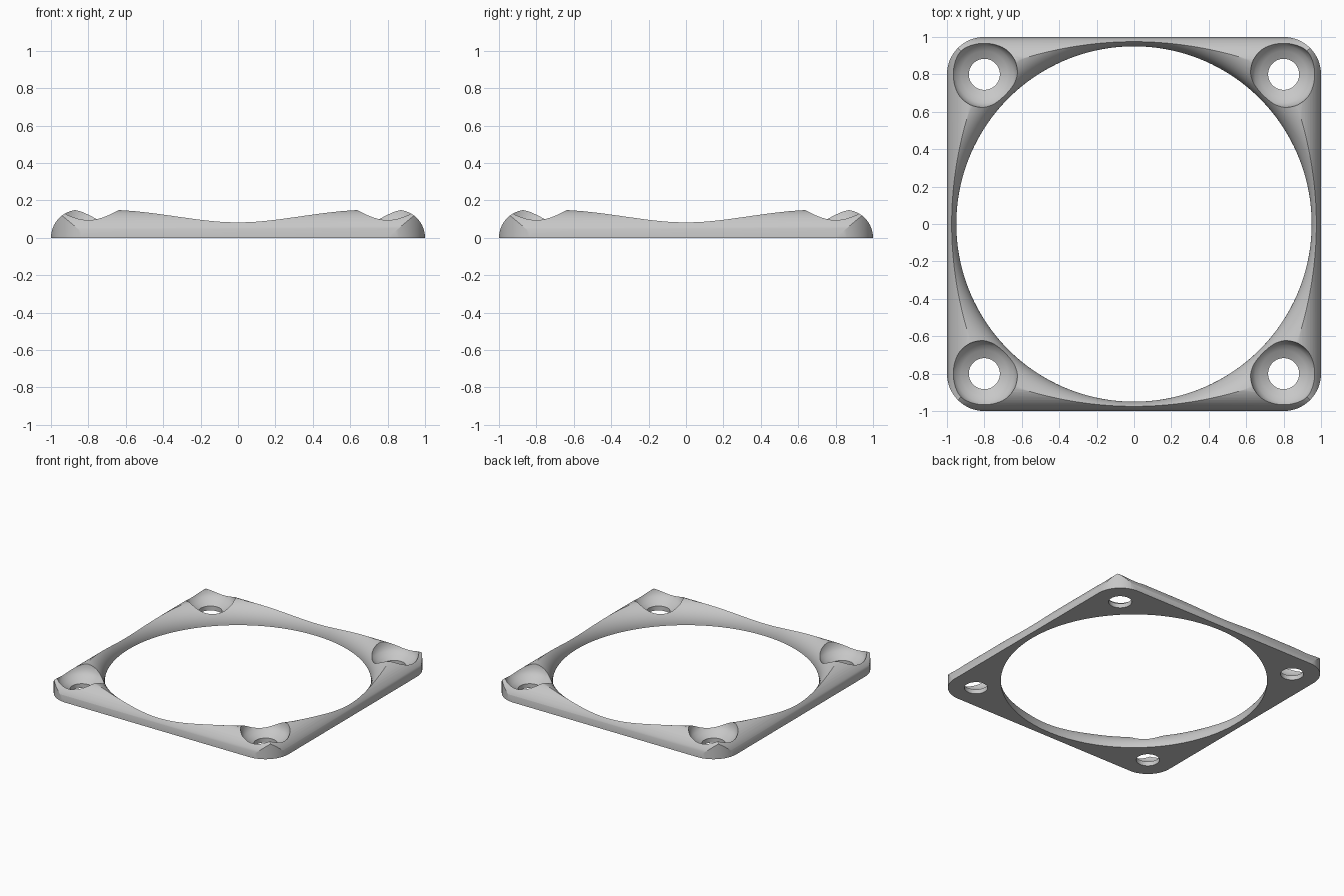
import bpy, bmesh
from math import sin, cos, pi, sqrt, radians

cube = bpy.data.objects.get("Cube")
if cube:
    bpy.data.objects.remove(cube, do_unlink=True)

EDGE = 0.15        # radius of the rounded upper edges
OPENING = 0.95     # radius of the central opening
HOLE = 0.8         # distance of the screw holes from the centre lines
STEPS = 14


def add_object(name, bm):
    bmesh.ops.recalc_face_normals(bm, faces=bm.faces)
    mesh = bpy.data.meshes.new(name)
    bm.to_mesh(mesh)
    bm.free()
    obj = bpy.data.objects.new(name, mesh)
    bpy.context.collection.objects.link(obj)
    return obj


def stack(name, profile, sides, centre=(0, 0)):
    """Closed solid from regular rings of (radius, height)."""
    bm = bmesh.new()
    rings = []
    for r, z in profile:
        angles = [2 * pi * (i + 0.5) / sides for i in range(sides)]
        rings.append([bm.verts.new((centre[0] + r * cos(a), centre[1] + r * sin(a), z))
                      for a in angles])
    for low, high in zip(rings, rings[1:]):
        for i in range(sides):
            j = (i + 1) % sides
            bm.faces.new((low[i], low[j], high[j], high[i]))
    bm.faces.new(rings[0][::-1])
    bm.faces.new(rings[-1])
    return add_object(name, bm)


def cut(target, tool, operation):
    tool.hide_render = True
    mod = target.modifiers.new(operation.title(), "BOOLEAN")
    mod.operation = operation
    mod.solver = "EXACT"
    mod.object = tool
    bpy.context.view_layer.objects.active = target
    bpy.ops.object.modifier_apply(modifier=mod.name)
    bpy.data.objects.remove(tool, do_unlink=True)


# Quarter round as (inset, height) pairs
quarter = [(EDGE * (1 - cos(t)), EDGE * sin(t))
           for t in (pi / 2 * i / STEPS for i in range(STEPS + 1))]

# Square slab with mitred quarter-round top edges
slab = [(sqrt(2) * (1 - d), z) for d, z in quarter]
frame = stack("fan_frame", [(sqrt(2), -0.1)] + slab, 4)

# Trim to rounded vertical corners and a flat underside
bm = bmesh.new()
bmesh.ops.create_cube(bm, size=2)
for v in bm.verts:
    v.co.z = 0.3 if v.co.z > 0 else 0
upright = [e for e in bm.edges if abs(e.verts[0].co.z - e.verts[1].co.z) > 0.1]
bmesh.ops.bevel(bm, geom=upright, offset=0.2, segments=16, profile=0.5, affect="EDGES")
cut(frame, add_object("corner_trim", bm), "INTERSECT")

# Round opening with a flared, rounded rim
rim = [(OPENING + d, z) for d, z in quarter]
flare = [(OPENING, -0.1)] + rim + [(OPENING + EDGE, 0.3)]
cut(frame, stack("opening_cutter", flare, 160), "DIFFERENCE")

# Four countersunk screw holes
sink = [(0.083, -0.1), (0.083, 0.035), (0.125, 0.057), (0.153, 0.077),
        (0.167, 0.097), (0.176, 0.122), (0.18, 0.152), (0.18, 0.3)]
for sx in (-1, 1):
    for sy in (-1, 1):
        cut(frame, stack("screw_cutter", sink, 48, (sx * HOLE, sy * HOLE)), "DIFFERENCE")

# Single grey finish
grey = bpy.data.materials.new("light_grey")
colour = (0.57, 0.57, 0.57, 1)
grey.use_nodes = True
grey.diffuse_color = colour
grey.node_tree.nodes["Principled BSDF"].inputs["Base Color"].default_value = colour
frame.data.materials.clear()
frame.data.materials.append(grey)
for p in frame.data.polygons:
    p.material_index = 0

# Smooth curves, keeping the ridges crisp
bpy.ops.object.select_all(action="DESELECT")
frame.select_set(True)
bpy.context.view_layer.objects.active = frame
bpy.ops.object.shade_smooth_by_angle(angle=radians(25))
